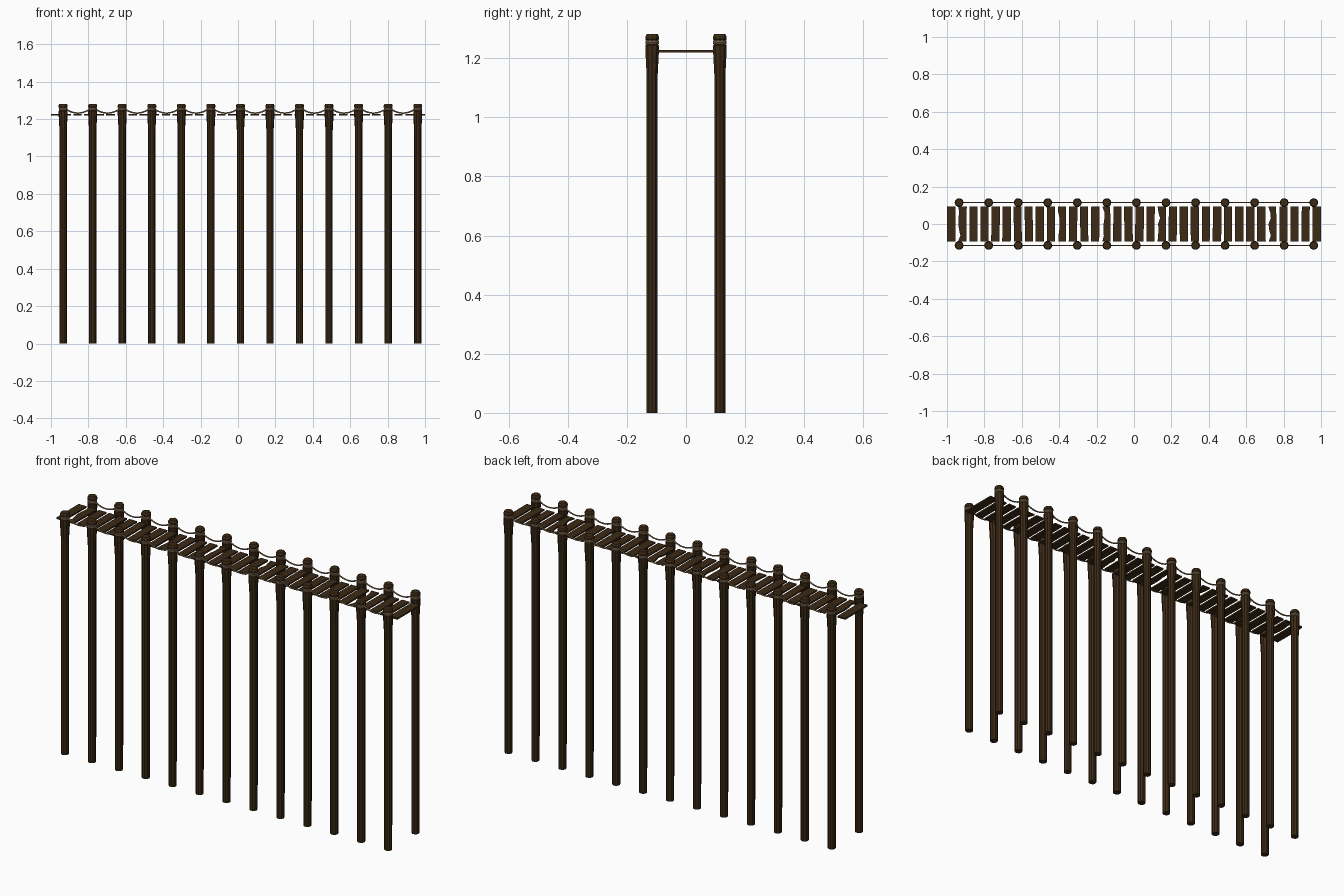
import bpy, bmesh, math, random

if "Cube" in bpy.data.objects:
    bpy.data.objects.remove(bpy.data.objects["Cube"])

random.seed(4)


def material(name, col):
    m = bpy.data.materials.new(name)
    m.diffuse_color = (*col, 1)
    m.use_nodes = True
    m.node_tree.nodes["Principled BSDF"].inputs["Base Color"].default_value = m.diffuse_color
    return m


wood = material("dark_wood", (0.045, 0.023, 0.008))
rope = material("tan_rope", (0.30, 0.20, 0.105))


def finish(bm, name, mat, sharp=True):
    bmesh.ops.recalc_face_normals(bm, faces=bm.faces)
    me = bpy.data.meshes.new(name)
    bm.to_mesh(me)
    bm.free()
    me.materials.append(mat)
    ob = bpy.data.objects.new(name, me)
    bpy.context.collection.objects.link(ob)
    return ob


def lathe(bm, x, y, profile, n=10):
    # stack of rings following (radius, height), closed at both ends
    rings = [[bm.verts.new((x + r * math.cos(2 * math.pi * k / n),
                            y + r * math.sin(2 * math.pi * k / n), z))
              for k in range(n)] for r, z in profile]
    for a, b in zip(rings, rings[1:]):
        for k in range(n):
            j = (k + 1) % n
            bm.faces.new((a[k], a[j], b[j], b[k]))
    bm.faces.new(rings[0][::-1])
    bm.faces.new(rings[-1])


def tube(bm, pts, r, n=6):
    # round rope through points lying in an xz plane
    rings = []
    for i, (x, y, z) in enumerate(pts):
        p, q = pts[max(i - 1, 0)], pts[min(i + 1, len(pts) - 1)]
        t = math.atan2(q[2] - p[2], q[0] - p[0])
        rings.append([bm.verts.new((
            x - math.sin(t) * r * math.cos(2 * math.pi * k / n),
            y + r * math.sin(2 * math.pi * k / n),
            z + math.cos(t) * r * math.cos(2 * math.pi * k / n))) for k in range(n)])
    for a, b in zip(rings, rings[1:]):
        for k in range(n):
            j = (k + 1) % n
            bm.faces.new((a[k], a[j], b[j], b[k]))
    bm.faces.new(rings[0][::-1])
    bm.faces.new(rings[-1])


POST_Y = 0.1145
post_x = [-0.935 + 0.158 * i for i in range(13)]

# posts: straight pole, flared head, groove for the lashing, bevelled cap
post_profile = [(0.0195, 0), (0.0195, 1.14), (0.024, 1.222), (0.024, 1.243),
                (0.020, 1.246), (0.020, 1.260), (0.024, 1.263),
                (0.024, 1.273), (0.020, 1.281)]
band_profile = [(0.020, 1.246), (0.0232, 1.248), (0.0232, 1.252), (0.0218, 1.2535),
                (0.0232, 1.255), (0.0232, 1.259), (0.020, 1.261)]
for side, label in ((-1, "front"), (1, "back")):
    y = side * POST_Y
    posts, bands, ropes = bmesh.new(), bmesh.new(), bmesh.new()
    for x in post_x:
        lathe(posts, x, y, post_profile)
        lathe(bands, x, y, band_profile, 12)
    # sagging rope between neighbouring posts
    for a, b in zip(post_x, post_x[1:]):
        pts = []
        for k in range(11):
            t = k / 10
            pts.append((a + 0.015 + (b - a - 0.03) * t, y,
                        1.232 + 0.021 * (2 * t - 1) ** 2))
        tube(ropes, pts, 0.004)
    finish(posts, label + "_posts", wood)
    finish(bands, label + "_rope_lashings", rope)
    finish(ropes, label + "_hanging_ropes", rope)

# deck planks, a few with splintered edges
COUNT, W, L, T = 34, 0.046, 0.094, 0.008
broken = {1, 10, 14, 19, 29}
planks = bmesh.new()
for i in range(COUNT):
    cx = -1 + W / 2 + (2 - W) * i / (COUNT - 1)
    end = i in (0, COUNT - 1)
    w = W / 2 if end else W / 2 - random.uniform(0, 0.002)
    skew = 0 if end else random.uniform(-0.0015, 0.0015)
    outline = [(w + skew, -L), (w - skew, L), (-w - skew, L)]
    if i in broken:
        for k in range(1, 6):
            outline.append((-w + random.uniform(0, 0.013), L - 2 * L * k / 6))
    outline.append((-w + skew, -L))
    low = [planks.verts.new((cx + px, py, 1.223 - T / 2)) for px, py in outline]
    high = [planks.verts.new((cx + px, py, 1.223 + T / 2)) for px, py in outline]
    planks.faces.new(low[::-1])
    planks.faces.new(high)
    for k in range(len(low)):
        j = (k + 1) % len(low)
        planks.faces.new((low[k], low[j], high[j], high[k]))
finish(planks, "deck_planks", wood)
